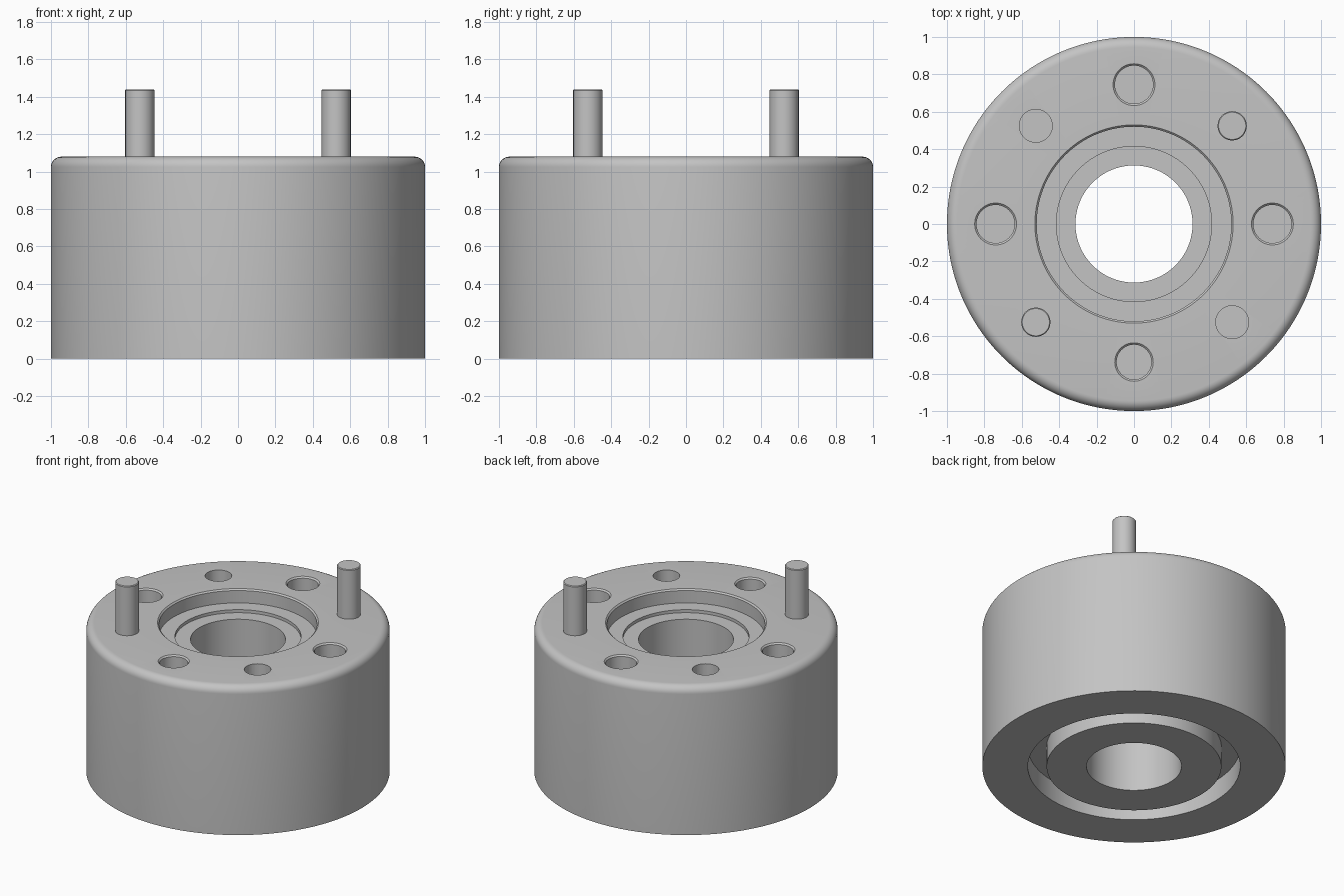
import bpy, bmesh, math

old = bpy.data.objects.get("Cube")
if old:
    bpy.data.objects.remove(old, do_unlink=True)

TOP = 1.08
SEGMENTS = 96

grey = bpy.data.materials.new("plain_grey")
grey.use_nodes = True
colour = (0.55, 0.55, 0.55, 1)
grey.diffuse_color = colour
grey.node_tree.nodes["Principled BSDF"].inputs["Base Color"].default_value = colour


def lathe(name, profile, segments, centre=(0, 0)):
    """Spin a closed (radius, height) outline around a vertical axis."""
    bm = bmesh.new()
    verts = [bm.verts.new((r, 0, z)) for r, z in profile]
    edges = [bm.edges.new((v, verts[(i + 1) % len(verts)])) for i, v in enumerate(verts)]
    bmesh.ops.spin(bm, geom=verts + edges, cent=(0, 0, 0), axis=(0, 0, 1),
                   angle=math.tau, steps=segments, use_merge=False)
    bmesh.ops.remove_doubles(bm, verts=bm.verts, dist=1e-5)
    bmesh.ops.dissolve_degenerate(bm, edges=bm.edges, dist=1e-5)
    bmesh.ops.recalc_face_normals(bm, faces=bm.faces)
    mesh = bpy.data.meshes.new(name)
    bm.to_mesh(mesh)
    bm.free()
    obj = bpy.data.objects.new(name, mesh)
    obj.location = (*centre, 0)
    obj.data.materials.append(grey)
    bpy.context.collection.objects.link(obj)
    return obj


def smooth(obj):
    bpy.ops.object.select_all(action="DESELECT")
    obj.select_set(True)
    bpy.context.view_layer.objects.active = obj
    bpy.ops.object.shade_smooth_by_angle(angle=math.radians(30))


# Body: rounded top rim, stepped recess, through bore, groove underneath
BORE, FILLET = 0.313, 0.055
rim = [(1 - FILLET + FILLET * math.cos(a), TOP - FILLET + FILLET * math.sin(a))
       for a in (math.pi / 2 * i / 8 for i in range(9))]
outline = [(BORE, 0), (0.576, 0), (0.576, 0.15), (0.70, 0.15), (0.70, 0), (1, 0)]
outline += rim
outline += [(0.53, TOP), (0.52, TOP - 0.01), (0.52, TOP - 0.1), (0.415, TOP - 0.1),
            (0.415, TOP - 0.122), (BORE, TOP - 0.122)]
body = lathe("body", outline, SEGMENTS * 2)


def drill(name, centre, radius, chamfer, depth=0.32):
    """Cut a blind hole with an optional chamfered mouth into the body."""
    shape = [(0, TOP - depth), (radius, TOP - depth)]
    if chamfer:
        shape += [(radius, TOP - chamfer), (radius + chamfer, TOP), (radius + chamfer, TOP + 0.1)]
    else:
        shape += [(radius, TOP + 0.1)]
    shape += [(0, TOP + 0.1)]
    cutter = lathe(name, shape, 48, centre)
    cutter.hide_render = True
    cutter.hide_set(True)
    cut = body.modifiers.new(name, "BOOLEAN")
    cut.operation = "DIFFERENCE"
    cut.solver = "EXACT"
    cut.object = cutter
    return cutter


# Four bolt holes on the axes, the front one slightly smaller
cutters = []
for side, x, y, r in (("left", 0.74, 0, 0.102), ("back", 0, 0.745, 0.102),
                      ("right", -0.74, 0, 0.102), ("front", 0, -0.738, 0.093)):
    cutters.append(drill(side + "_bolt_hole_cutter", (x, y), r, 0.01))

# Two plain dowel holes on one diagonal
D = 0.525
for side, s in (("front", 1), ("back", -1)):
    cutters.append(drill(side + "_dowel_hole_cutter", (s * D, -s * D), 0.088, 0))

# Bake the cuts and drop the cutters
bpy.context.view_layer.update()
baked = bpy.data.meshes.new_from_object(body.evaluated_get(bpy.context.evaluated_depsgraph_get()))
body.modifiers.clear()
body.data = baked
for cutter in cutters:
    bpy.data.objects.remove(cutter, do_unlink=True)
smooth(body)

# Two dowel pins on the other diagonal
for side, s in (("back", 1), ("front", -1)):
    pin = lathe(side + "_dowel_pin",
                [(0, 0.8), (0.078, 0.8), (0.078, 1.435), (0.073, 1.44), (0, 1.44)],
                48, (s * D, s * D))
    smooth(pin)
